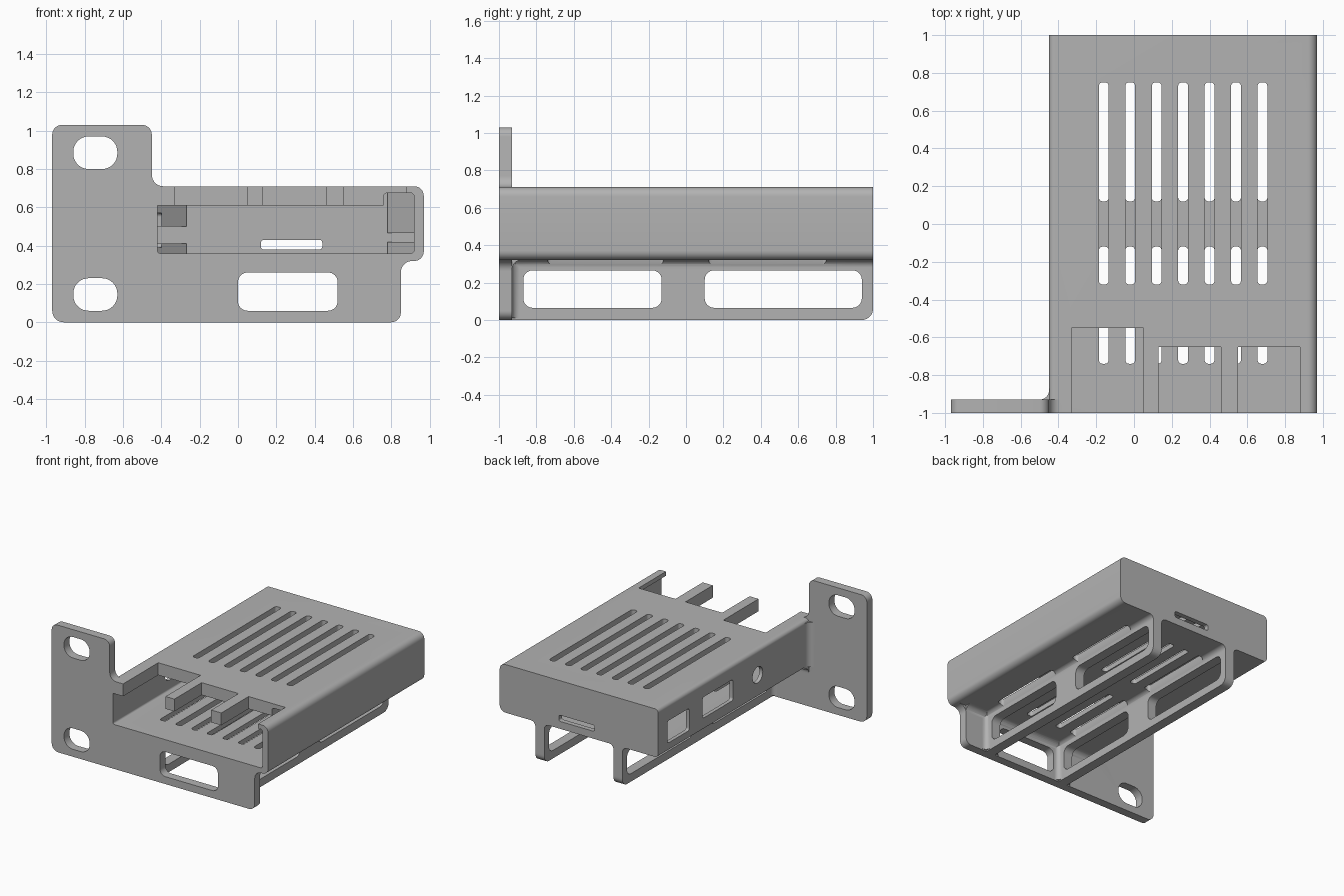
import bpy, bmesh, math
from mathutils import Vector

if "Cube" in bpy.data.objects:
    bpy.data.objects.remove(bpy.data.objects["Cube"])

grey = bpy.data.materials.new("light grey plastic")
grey.use_nodes = True
colour = (0.45, 0.45, 0.45, 1)
grey.diffuse_color = colour
grey.node_tree.nodes["Principled BSDF"].inputs["Base Color"].default_value = colour


def outline(corners, steps=8):
    """Right-angled outline; a corner may carry a rounding radius."""
    out = []
    n = len(corners)
    for i, c in enumerate(corners):
        p = Vector(c[:2])
        r = c[2] if len(c) > 2 else 0
        if not r:
            out.append(p)
            continue
        d1 = (Vector(corners[i - 1][:2]) - p).normalized()
        d2 = (Vector(corners[(i + 1) % n][:2]) - p).normalized()
        mid = p + (d1 + d2) * r
        for k in range(steps + 1):
            t = math.pi / 2 * k / steps
            out.append(mid - (d2 * math.cos(t) + d1 * math.sin(t)) * r)
    clean = []
    for p in out:
        if not clean or (p - clean[-1]).length > 1e-5:
            clean.append(p)
    if (clean[0] - clean[-1]).length < 1e-5:
        clean.pop()
    return clean


def prism(name, axis, lo, hi, corners):
    """Extrude an outline along an axis."""
    place = {"x": lambda p, a: (a, p.x, p.y),
             "y": lambda p, a: (p.x, a, p.y),
             "z": lambda p, a: (p.x, p.y, a)}[axis]
    bm = bmesh.new()
    pts = outline(corners)
    ends = [[bm.verts.new(place(p, a)) for p in pts] for a in (lo, hi)]
    n = len(pts)
    bm.faces.new(ends[0])
    bm.faces.new(ends[1][::-1])
    for i in range(n):
        j = (i + 1) % n
        bm.faces.new((ends[0][i], ends[1][i], ends[1][j], ends[0][j]))
    bmesh.ops.recalc_face_normals(bm, faces=bm.faces)
    mesh = bpy.data.meshes.new(name)
    bm.to_mesh(mesh)
    bm.free()
    mesh.materials.append(grey)
    ob = bpy.data.objects.new(name, mesh)
    bpy.context.scene.collection.objects.link(ob)
    return ob


def rect(u0, u1, v0, v1, r=0):
    return [(u0, v0, r), (u1, v0, r), (u1, v1, r), (u0, v1, r)]


def combine(body, tool, operation):
    """Apply one boolean and discard the tool."""
    mod = body.modifiers.new("bool", "BOOLEAN")
    mod.operation, mod.solver, mod.object = operation, "EXACT", tool
    dg = bpy.context.evaluated_depsgraph_get()
    mesh = bpy.data.meshes.new_from_object(body.evaluated_get(dg))
    body.modifiers.clear()
    body.data = mesh
    bpy.data.objects.remove(tool)


def add(*args):
    combine(bracket, prism(*args), "UNION")


def cut(*args):
    combine(bracket, prism(*args), "DIFFERENCE")


# Front plate with one tall mounting ear
bracket = prism("rack_bracket", "y", -1, -0.93, [
    (-0.97, 0, 0.06), (0.85, 0, 0.05), (0.85, 0.32, 0.06), (0.97, 0.32, 0.05),
    (0.97, 0.71, 0.05), (-0.45, 0.71, 0.06), (-0.45, 1.03, 0.05), (-0.97, 1.03, 0.05)])

# Case body
add("case", "y", -0.96, 1, [(-0.45, 0.32, 0.03), (0.97, 0.32, 0.05),
                           (0.97, 0.71, 0.05), (-0.45, 0.71, 0.03)])

# Two runners underneath, flared into the floor and the plate
for x0, x1 in ((-0.13, -0.05), (0.57, 0.65)):
    def flare(base, far, end):
        return [(x0 - 0.05, base), (x0 - 0.05, far), (x0, far, 0.04), (x0, end),
                (x1, end), (x1, far, 0.04), (x1 + 0.05, far), (x1 + 0.05, base)]
    add("runner", "y", -0.95, 1, flare(0.34, 0.32, 0))
    add("runner_root", "z", 0.01, 0.33, flare(-0.95, -0.93, -0.88))

# Fillets between plate and case
add("side_fillet", "z", 0.33, 0.69, [(-0.43, -0.87), (-0.45, -0.87), (-0.45, -0.93, 0.05),
                                     (-0.51, -0.93), (-0.51, -0.95), (-0.43, -0.95)])
add("floor_fillet", "x", -0.45, 0.85, [(-0.87, 0.34), (-0.87, 0.32), (-0.93, 0.32, 0.05),
                                       (-0.93, 0.26), (-0.95, 0.26), (-0.95, 0.34)])

# Cavity with a raised channel along one side
cut("cavity", "y", -1.05, 0.96, [(-0.42, 0.36, 0.015), (0.92, 0.36, 0.02), (0.92, 0.675, 0.02),
                                 (0.76, 0.675, 0.02), (0.76, 0.61), (-0.42, 0.61)])

# Slanted blocks in the rear corners
for wall, inner, z0, z1 in ((-0.43, -0.27, 0.35, 0.41), (-0.43, -0.27, 0.5, 0.62),
                            (0.93, 0.78, 0.35, 0.42), (0.93, 0.78, 0.465, 0.69)):
    add("corner_block", "z", z0, z1, [(wall, 0.82), (inner, 0.95), (inner, 0.98), (wall, 0.98)])

# Runner windows and rounded rear ends
for y0, y1 in ((-0.87, -0.13), (0.1, 0.94)):
    cut("runner_window", "x", -0.25, 0.75, rect(y0, y1, 0.065, 0.265, 0.05))
cut("runner_end", "x", -0.25, 0.75, [(1, 0.07), (1, 0, 0.06), (0.93, 0), (0.93, -0.05),
                                     (1.05, -0.05), (1.05, 0.07)])

# Plate holes
for z in (0.06, 0.8):
    cut("ear_hole", "y", -1.1, -0.85, rect(-0.86, -0.63, z, z + 0.17, 0.08))
cut("plate_window", "y", -1.1, -0.9, rect(0, 0.52, 0.06, 0.26, 0.05))

# Roof notches that leave two fingers
for x0, x1, y1 in ((-0.33, 0.05, -0.55), (0.13, 0.46, -0.65), (0.55, 0.88, -0.65)):
    cut("roof_notch", "z", 0.5, 0.8, rect(x0, x1, -1.1, y1))

# Ventilation slots in roof and floor
for i in range(7):
    x = -0.16 + 0.14 * i
    for y0, y1, z0, z1 in ((-0.32, 0.75, 0.5, 0.8), (0.12, 0.75, 0.28, 0.5),
                           (-0.74, -0.12, 0.28, 0.5)):
        cut("vent", "z", z0, z1, rect(x - 0.026, x + 0.026, y0, y1, 0.02))

# Side ports, round jack hole and rear slot
cut("small_port", "x", -0.6, -0.4, rect(0.6, 0.88, 0.39, 0.57, 0.02))
cut("large_port", "x", -0.6, -0.4, rect(0.04, 0.43, 0.42, 0.59, 0.02))
cut("jack_hole", "x", -0.6, -0.4, rect(-0.34, -0.21, 0.44, 0.57, 0.065))
cut("rear_slot", "y", 0.9, 1.1, rect(0.12, 0.44, 0.38, 0.43, 0.015))

bpy.context.view_layer.objects.active = bracket
bracket.select_set(True)
bpy.ops.object.shade_smooth_by_angle(angle=math.radians(30))
